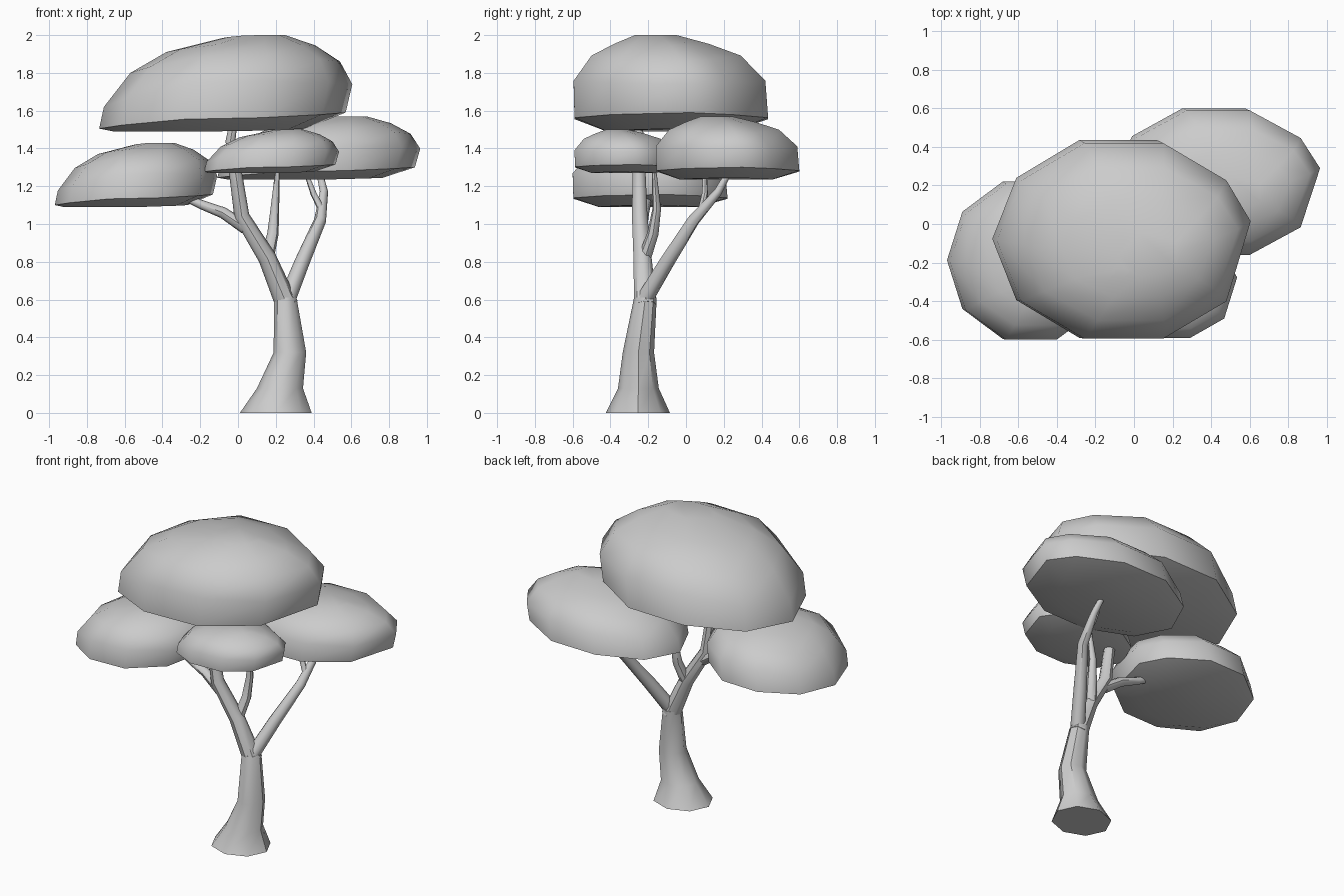
import bpy, bmesh, math
from mathutils import Vector

if "Cube" in bpy.data.objects:
    bpy.data.objects.remove(bpy.data.objects["Cube"])


def loft(name, rings, angle=45):
    """Skin a stack of equal-count point rings and cap both ends."""
    bm = bmesh.new()
    loops = [[bm.verts.new(p) for p in ring] for ring in rings]
    n = len(loops[0])
    for a, b in zip(loops, loops[1:]):
        for i in range(n):
            j = (i + 1) % n
            bm.faces.new((a[i], a[j], b[j], b[i]))
    bm.faces.new(loops[0][::-1])
    bm.faces.new(loops[-1])
    bmesh.ops.recalc_face_normals(bm, faces=bm.faces)
    mesh = bpy.data.meshes.new(name)
    bm.to_mesh(mesh)
    bm.free()
    obj = bpy.data.objects.new(name, mesh)
    bpy.context.collection.objects.link(obj)
    bpy.ops.object.select_all(action='DESELECT')
    obj.select_set(True)
    bpy.context.view_layer.objects.active = obj
    bpy.ops.object.shade_smooth_by_angle(angle=math.radians(angle))
    return obj


def branch(name, path, sides=8):
    """Tapered tube along (x, y, z, radius) points."""
    pts = [Vector(p[:3]) for p in path]
    rings = []
    for i, p in enumerate(pts):
        t = (pts[min(i + 1, len(pts) - 1)] - pts[max(i - 1, 0)]).normalized()
        u = Vector((0, 1, 0)).cross(t).normalized()
        v = t.cross(u)
        r = path[i][3]
        rings.append([p + r * (math.cos(a) * u + math.sin(a) * v)
                      for a in (math.tau * k / sides for k in range(sides))])
    return loft(name, rings)


# Canopy section: x min, x max, y min, y max, z left, z middle, z right
CROWN = [
    (-0.66, 0.36, -0.42, 0.24, 1.490, 1.490, 1.505),
    (-0.735, 0.57, -0.590, 0.435, 1.505, 1.560, 1.590),
    (-0.710, 0.605, -0.595, 0.420, 1.620, 1.760, 1.740),
    (-0.57, 0.54, -0.50, 0.29, 1.800, 1.895, 1.860),
    (-0.38, 0.41, -0.38, 0.12, 1.910, 1.955, 1.945),
    (-0.08, 0.25, -0.27, -0.05, 1.985, 2.000, 2.000),
]
LO, HI = (-0.735, -0.595, 1.49), (0.605, 0.435, 2.0)


def canopy(name, lo, hi):
    """Ten-sided lopsided leaf pad fitted to a bounding box."""
    rings = []
    for x0, x1, y0, y1, zl, zm, zr in CROWN:
        ring = []
        for k in range(10):
            a = math.tau * k / 10
            c, s = math.cos(a), math.sin(a) / math.sin(math.tau / 5)
            if k == 0:
                s = 0.2
            z = zm + ((zr - zm) if c > 0 else (zl - zm)) * c * c
            p = ((x0 + x1) / 2 + c * (x1 - x0) / 2,
                 (y0 + y1) / 2 + s * (y1 - y0) / 2, z)
            ring.append([l + (q - L) / (H - L) * (h - l)
                         for q, L, H, l, h in zip(p, LO, HI, lo, hi)])
        rings.append(ring)
    return loft(name, rings, 50)


# Leaf canopies
canopy("top_canopy", LO, HI)
canopy("left_canopy", (-0.97, -0.60, 1.09), (-0.11, 0.22, 1.43))
canopy("right_canopy", (-0.11, -0.16, 1.235), (0.965, 0.60, 1.57))
canopy("front_canopy", (-0.18, -0.59, 1.27), (0.535, -0.06, 1.50))

# Flared trunk: centre x, centre y, z, radius x, radius y
TRUNK = [(0.20, -0.255, 0.0, 0.19, 0.17), (0.222, -0.252, 0.13, 0.122, 0.108),
         (0.275, -0.252, 0.32, 0.086, 0.083), (0.25, -0.215, 0.61, 0.06, 0.06)]
loft("trunk", [[(x + rx * math.cos(math.tau * k / 8),
                 y + ry * math.sin(math.tau * k / 8), z) for k in range(8)]
               for x, y, z, rx, ry in TRUNK])

# Branches
branch("main_branch", [(0.26, -0.215, 0.57, 0.06), (0.155, -0.23, 0.82, 0.048),
                       (0.02, -0.245, 1.04, 0.041), (-0.01, -0.248, 1.25, 0.035),
                       (-0.04, -0.25, 1.44, 0.026), (-0.02, -0.25, 1.56, 0.02)])
branch("right_branch", [(0.26, -0.22, 0.60, 0.045), (0.34, -0.10, 0.80, 0.040),
                        (0.435, 0.04, 1.02, 0.032), (0.455, 0.17, 1.17, 0.022),
                        (0.43, 0.23, 1.28, 0.016)])
branch("right_twig", [(0.445, 0.08, 1.07, 0.018), (0.40, 0.10, 1.16, 0.016),
                      (0.36, 0.10, 1.27, 0.011)])
branch("middle_branch", [(0.155, -0.22, 0.82, 0.035), (0.185, -0.175, 0.95, 0.030),
                         (0.195, -0.155, 1.08, 0.023), (0.21, -0.17, 1.30, 0.011)])
branch("left_branch", [(0.04, -0.24, 0.98, 0.035), (-0.08, -0.225, 1.06, 0.030),
                       (-0.20, -0.21, 1.105, 0.024), (-0.30, -0.20, 1.15, 0.018)])
